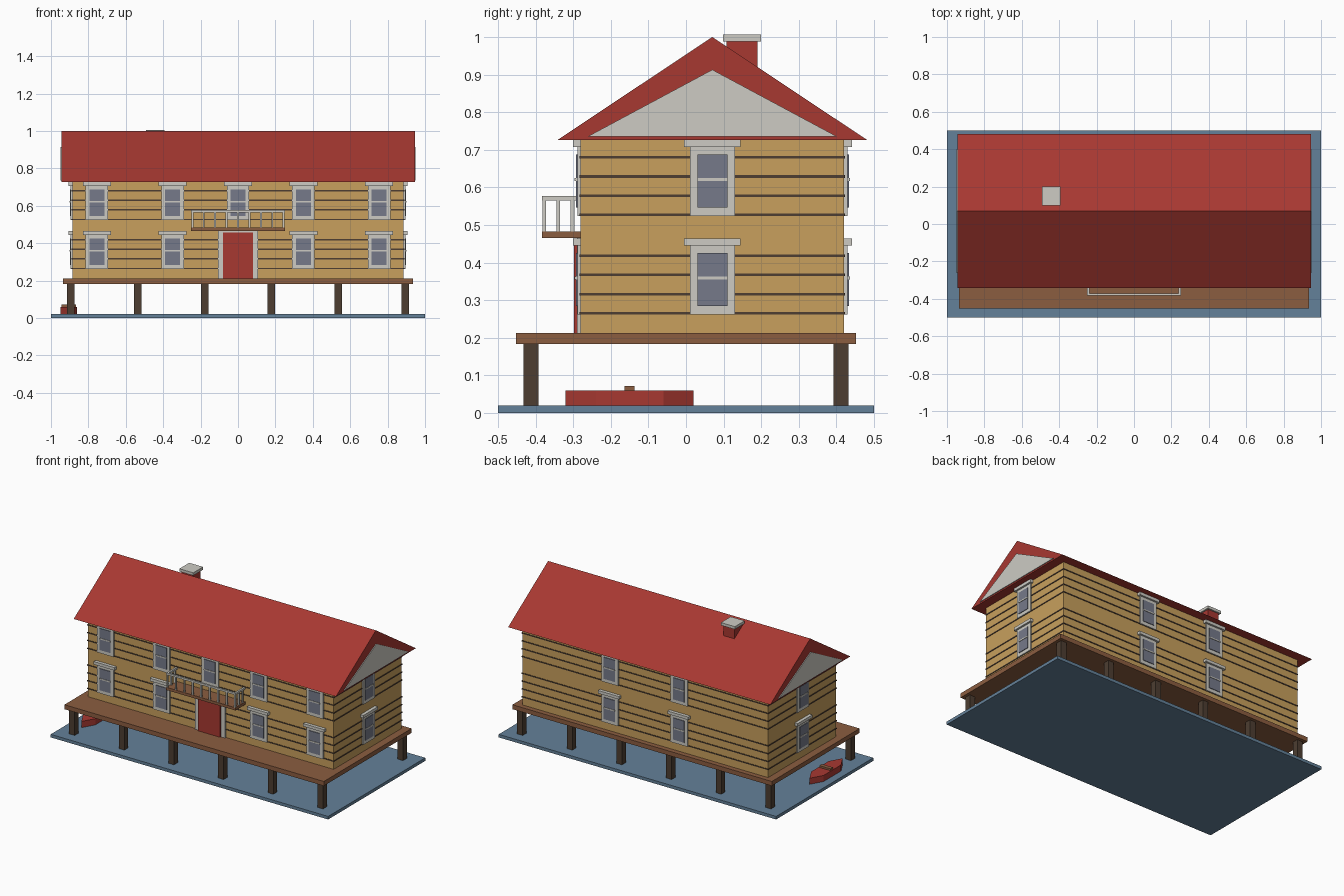
import bpy, bmesh, math
from mathutils import Matrix, Vector

if "Cube" in bpy.data.objects:
    bpy.data.objects.remove(bpy.data.objects["Cube"])


def material(name, rgb):
    m = bpy.data.materials.new(name)
    m.diffuse_color = (*rgb, 1)
    m.use_nodes = True
    m.node_tree.nodes["Principled BSDF"].inputs["Base Color"].default_value = m.diffuse_color
    return m


RED = material("barn red", (0.39, 0.040, 0.031))
WALL = material("honey timber", (0.58, 0.35, 0.11))
TRIM = material("pale trim", (0.61, 0.60, 0.55))
GLASS = material("grey glass", (0.18, 0.195, 0.254))
DECK = material("deck brown", (0.26, 0.11, 0.051))
DARK = material("dark wood", (0.075, 0.048, 0.031))
WATER = material("water blue", (0.127, 0.219, 0.319))


def finish(name, bm, mat, matrix=None):
    bmesh.ops.recalc_face_normals(bm, faces=bm.faces)
    me = bpy.data.meshes.new(name)
    bm.to_mesh(me)
    bm.free()
    me.materials.append(mat)
    ob = bpy.data.objects.new(name, me)
    if matrix:
        ob.matrix_world = matrix
    bpy.context.collection.objects.link(ob)
    return ob


def boxes(name, mat, spans, matrix=None):
    """One object of boxes, each given as (x0, x1, y0, y1, z0, z1)."""
    bm = bmesh.new()
    for x0, x1, y0, y1, z0, z1 in spans:
        size = Matrix.Diagonal((x1 - x0, y1 - y0, z1 - z0, 1))
        mid = Matrix.Translation(((x0 + x1) / 2, (y0 + y1) / 2, (z0 + z1) / 2))
        bmesh.ops.create_cube(bm, size=1, matrix=mid @ size)
    return finish(name, bm, mat, matrix)


def prism(name, mat, outline, direction):
    """Extrude a flat outline along a direction."""
    bm = bmesh.new()
    face = bm.faces.new([bm.verts.new(p) for p in outline])
    out = bmesh.ops.extrude_face_region(bm, geom=[face])
    bmesh.ops.translate(bm, vec=Vector(direction),
                        verts=[g for g in out["geom"] if isinstance(g, bmesh.types.BMVert)])
    return finish(name, bm, mat)


# Water, deck and stilts
boxes("water", WATER, [(-1, 1, -0.5, 0.5, 0, 0.02)])
boxes("deck", DECK, [(-0.935, 0.935, -0.452, 0.452, 0.183, 0.212)])
boxes("stilts", DARK, [(x - 0.02, x + 0.02, y - 0.02, y + 0.02, 0.02, 0.183)
                       for x in [-0.895 + 0.358 * i for i in range(6)]
                       for y in (-0.412, 0.412)])

# House body and the dark seams between logs
HX, Y0, Y1, YC = 0.886, -0.28, 0.42, 0.07
boxes("walls", WALL, [(-HX, HX, Y0, Y1, 0.212, 0.73)])
e = 0.003
boxes("log_seams", DARK, [(-HX - e, HX + e, Y0 - e, Y1 + e, z - 0.0035, z + 0.0035)
                          for base in (0.265, 0.527)
                          for z in [base + 0.051 * i for i in range(4)]])

# Roof and gable panels
prism("roof", RED, [(-0.945, -0.342, 0.726), (-0.945, 0.482, 0.726), (-0.945, YC, 1.0)],
      (1.89, 0, 0))
for side, label in ((-1, "left"), (1, "right")):
    x = side * 0.945
    prism(label + "_gable_panel", TRIM,
          [(x, -0.262, 0.735), (x, 0.402, 0.735), (x, YC, 0.913)], (side * 0.005, 0, 0))

# Chimney
boxes("chimney", RED, [(-0.482, -0.402, 0.108, 0.19, 0.85, 0.988)])
boxes("chimney_cap", TRIM, [(-0.492, -0.392, 0.099, 0.2, 0.988, 1.006)])


# Windows face -y locally, with their sill at local z = 0
def window(name, x, y, z, turn=0):
    place = Matrix.Translation((x, y, z)) @ Matrix.Rotation(turn, 4, "Z")
    boxes(name + "_frame", TRIM, [(-0.06, 0.06, -0.009, 0, 0, 0.183),
                                  (-0.075, 0.075, -0.021, 0, 0.183, 0.202),
                                  (-0.04, 0.04, -0.016, -0.009, 0.093, 0.101)], place)
    boxes(name + "_glass", GLASS, [(-0.04, 0.04, -0.013, -0.009, 0.022, 0.163)], place)


for floor, z in (("lower", 0.262), ("upper", 0.524)):
    for i, x in enumerate((-0.755, -0.35, 0, 0.35, 0.755)):
        if x or floor == "upper":
            window(f"{floor}_front_window_{i + 1}", x, Y0, z)
    for i, x in enumerate((-0.25, 0.25)):
        window(f"{floor}_back_window_{i + 1}", x, Y1, z, math.pi)
    window(floor + "_right_window", HX, YC, z, math.pi / 2)
    window(floor + "_left_window", -HX, YC, z, -math.pi / 2)

# Front door
boxes("door_frame", TRIM, [(-0.108, 0.108, Y0 - 0.01, Y0, 0.212, 0.475)])
boxes("door", RED, [(-0.079, 0.079, Y0 - 0.018, Y0 - 0.01, 0.212, 0.457)])

# Balcony with rails and balusters
boxes("balcony_floor", DECK, [(-0.25, 0.25, -0.383, Y0, 0.465, 0.483)])
boxes("balcony_rail", TRIM, [(-0.25, 0.25, -0.383, -0.371, 0.565, 0.577)]
      + [(s * 0.244 - 0.006, s * 0.244 + 0.006, -0.371, Y0, 0.565, 0.577) for s in (-1, 1)])
posts = [(-0.244 + 0.061 * i, -0.377) for i in range(9)]
posts += [(s * 0.244, y) for s in (-1, 1) for y in (-0.34, -0.302)]
boxes("balusters", TRIM, [(x - 0.005, x + 0.005, y - 0.005, y + 0.005, 0.483, 0.565)
                          for x, y in posts])

# Rowing boat, pointed at both ends
BX, BY = -0.905, -0.15
prism("boat_hull", RED, [(BX + x, BY + y, 0.02) for x, y in
                         ((0, -0.17), (0.045, -0.09), (0.045, 0.09),
                          (0, 0.17), (-0.045, 0.09), (-0.045, -0.09))], (0, 0, 0.04))
boxes("boat_seat", DECK, [(BX - 0.04, BX + 0.04, BY - 0.013, BY + 0.013, 0.06, 0.072)])
